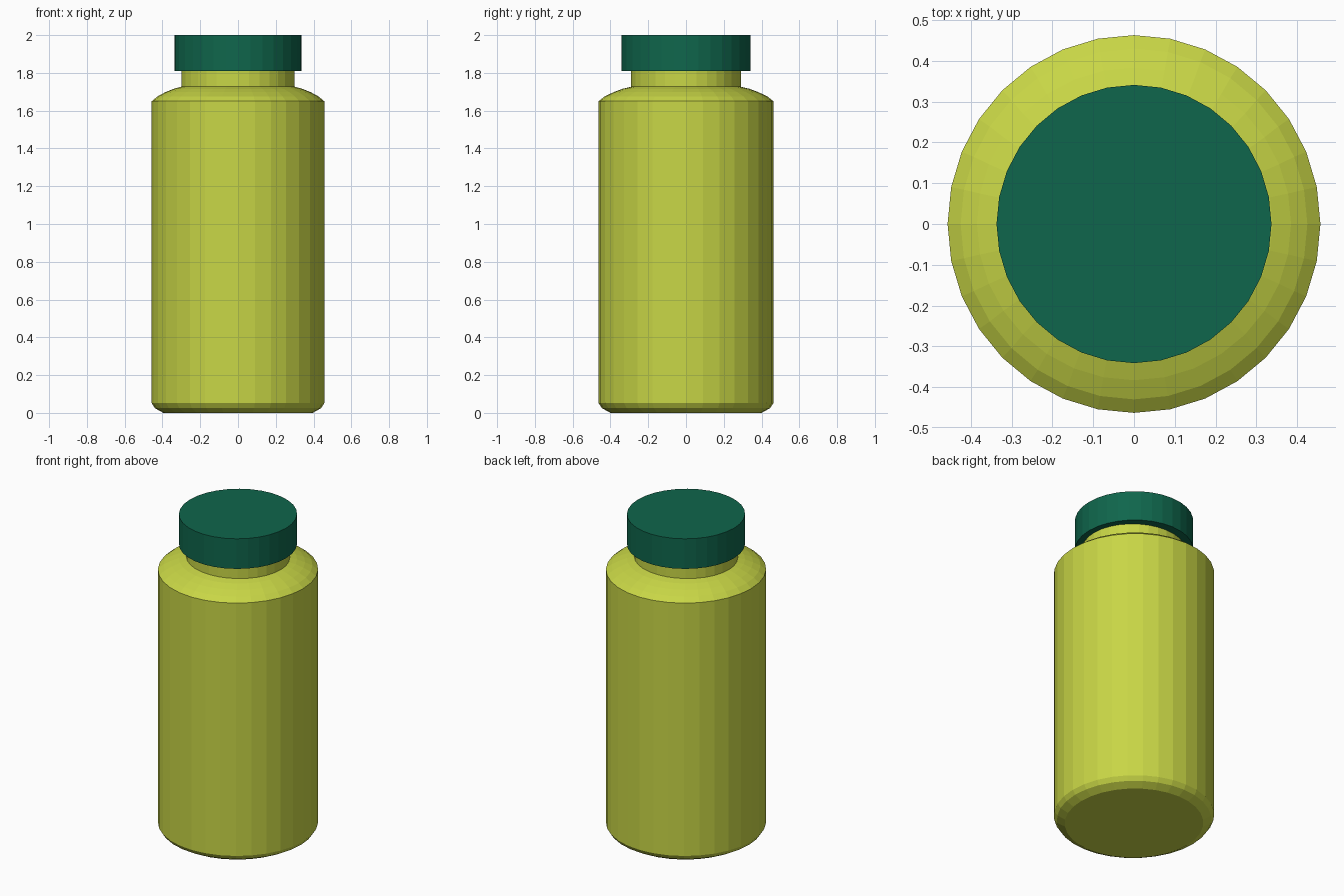
import bpy, bmesh
from math import cos, sin, tau

SIDES = 32

cube = bpy.data.objects.get("Cube")
if cube:
    bpy.data.objects.remove(cube)


def material(name, colour):
    mat = bpy.data.materials.new(name)
    mat.use_nodes = True
    mat.diffuse_color = colour
    mat.node_tree.nodes["Principled BSDF"].inputs["Base Color"].default_value = colour
    return mat


def lathe(name, profile, mat):
    """Closed, flat-faced solid turned from (x radius, y radius, z) rings."""
    bm = bmesh.new()
    rings = []
    for rx, ry, z in profile:
        rings.append([bm.verts.new((rx * cos(tau * i / SIDES), ry * sin(tau * i / SIDES), z))
                      for i in range(SIDES)])
    for low, high in zip(rings, rings[1:]):
        for i in range(SIDES):
            j = (i + 1) % SIDES
            bm.faces.new((low[i], low[j], high[j], high[i]))
    bm.faces.new(rings[0][::-1])
    bm.faces.new(rings[-1])
    mesh = bpy.data.meshes.new(name)
    bm.to_mesh(mesh)
    bm.free()
    mesh.materials.append(mat)
    obj = bpy.data.objects.new(name, mesh)
    bpy.context.collection.objects.link(obj)
    return obj


yellow = material("yellow_green", (0.578, 0.672, 0.061, 1))
green = material("dark_green", (0.0048, 0.133, 0.072, 1))

# Bottle: chamfered base, straight wall, domed shoulder and neck
lathe("bottle_body", [
    (0.395, 0.4, 0), (0.44, 0.445, 0.025), (0.457, 0.463, 0.052),
    (0.457, 0.463, 1.65), (0.425, 0.43, 1.676), (0.385, 0.383, 1.698),
    (0.34, 0.335, 1.716), (0.3, 0.29, 1.727), (0.3, 0.29, 1.83),
], yellow)

# Screw cap
lathe("cap", [(0.337, 0.341, 1.81), (0.337, 0.341, 2)], green)
